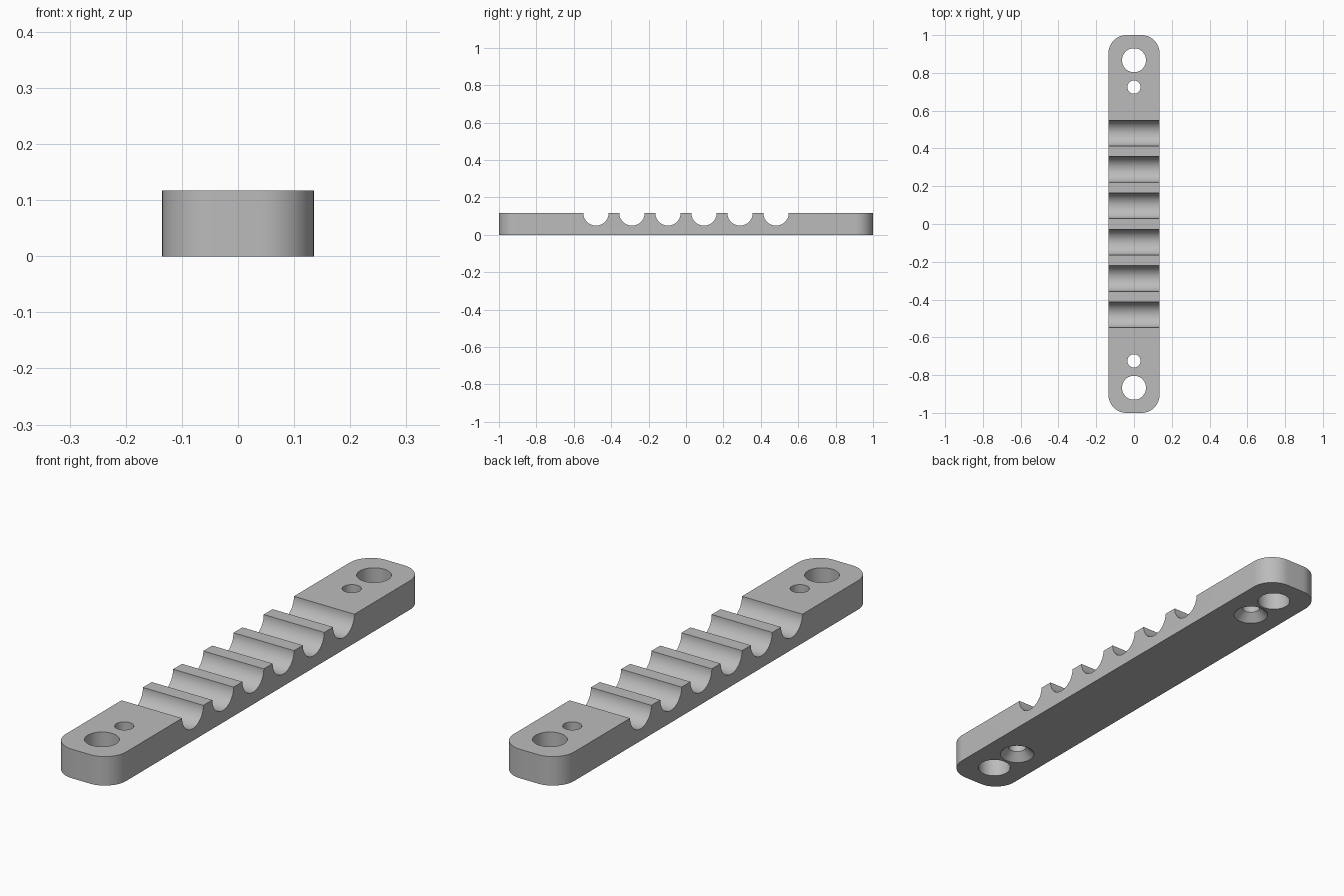
import bpy
import bmesh
import math
from mathutils import Matrix

default = bpy.data.objects.get("Cube")
if default:
    bpy.data.objects.remove(default, do_unlink=True)

WIDTH, LENGTH, HEIGHT = 0.27, 2.0, 0.117
CORNER = 0.095
PITCH, GROOVE_R = 0.1925, 0.068

grey = bpy.data.materials.new("plain grey")
grey.use_nodes = True
colour = (0.5, 0.5, 0.5, 1)
grey.diffuse_color = colour
grey.node_tree.nodes["Principled BSDF"].inputs["Base Color"].default_value = colour


def make_object(name, bm):
    mesh = bpy.data.meshes.new(name)
    bmesh.ops.recalc_face_normals(bm, faces=bm.faces[:])
    bm.to_mesh(mesh)
    bm.free()
    mesh.materials.append(grey)
    obj = bpy.data.objects.new(name, mesh)
    bpy.context.collection.objects.link(obj)
    return obj


def add_cone(bm, r_low, r_high, depth, matrix):
    bmesh.ops.create_cone(bm, cap_ends=True, segments=64, radius1=r_low,
                          radius2=r_high, depth=depth, matrix=matrix)


def cut(target, name, bm):
    cutter = make_object(name, bm)
    cutter.hide_render = True
    mod = target.modifiers.new(name, "BOOLEAN")
    mod.operation = "DIFFERENCE"
    mod.solver = "EXACT"
    mod.object = cutter
    bpy.context.view_layer.objects.active = target
    bpy.ops.object.modifier_apply(modifier=mod.name)
    bpy.data.objects.remove(cutter, do_unlink=True)


# Bar with rounded upright corners
bm = bmesh.new()
bmesh.ops.create_cube(bm, size=1, matrix=Matrix.Translation((0, 0, HEIGHT / 2))
                      @ Matrix.Diagonal((WIDTH, LENGTH, HEIGHT, 1)))
upright = [e for e in bm.edges if abs(e.verts[0].co.z - e.verts[1].co.z) > HEIGHT / 2]
bmesh.ops.bevel(bm, geom=upright, offset=CORNER, segments=14, profile=0.5, affect="EDGES")
bar = make_object("clamp_bar", bm)

# Six half-round grooves across the top
bm = bmesh.new()
for i in range(6):
    add_cone(bm, GROOVE_R, GROOVE_R, 2 * WIDTH,
             Matrix.Translation((0, (i - 2.5) * PITCH, HEIGHT))
             @ Matrix.Rotation(math.pi / 2, 4, "Y"))
cut(bar, "groove_cutter", bm)

# Large bolt holes and small screw holes at both ends
bm = bmesh.new()
for side in (-1, 1):
    for y, radius in ((0.867, 0.0635), (0.725, 0.035)):
        add_cone(bm, radius, radius, 4 * HEIGHT, Matrix.Translation((0, side * y, 0)))
cut(bar, "hole_cutter", bm)

# Countersinks of the screw holes on the underside
bm = bmesh.new()
for side in (-1, 1):
    add_cone(bm, 0.077, 0.03, 0.047, Matrix.Translation((0, side * 0.725, 0.0135)))
cut(bar, "countersink_cutter", bm)

# Smooth curves with sharp rims
bpy.ops.object.select_all(action="DESELECT")
bar.select_set(True)
bpy.context.view_layer.objects.active = bar
bpy.ops.object.shade_smooth_by_angle(angle=math.radians(30))
